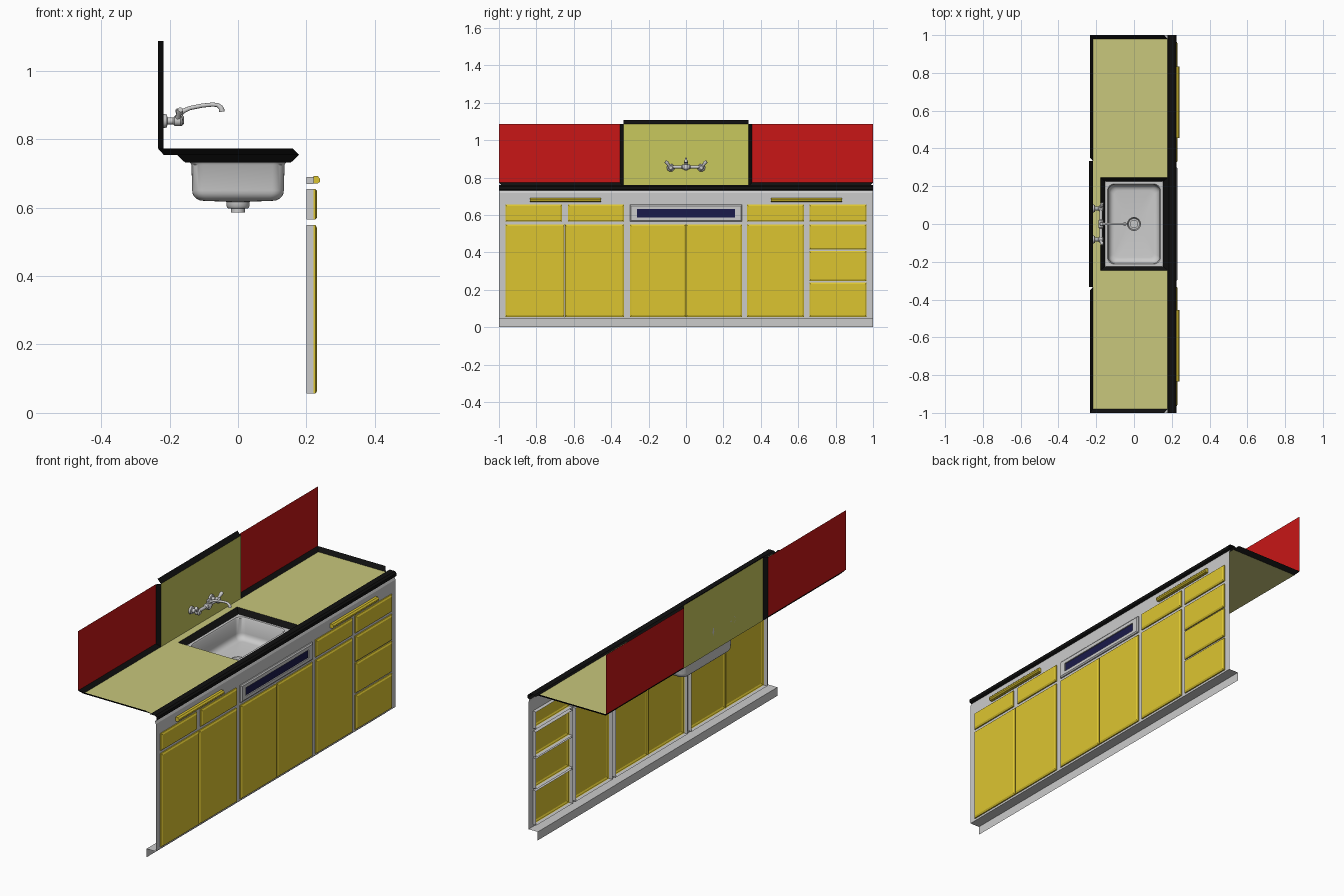
import bpy, bmesh, math
from mathutils import Vector

if "Cube" in bpy.data.objects:
    bpy.data.objects.remove(bpy.data.objects["Cube"])


def material(name, rgb):
    m = bpy.data.materials.new(name)
    m.diffuse_color = (*rgb, 1)
    m.use_nodes = True
    m.node_tree.nodes["Principled BSDF"].inputs["Base Color"].default_value = m.diffuse_color
    return m


RED = material("red", (0.58, 0.008, 0.008))
OLIVE = material("olive", (0.58, 0.58, 0.11))
CREAM = material("counter_olive", (0.58, 0.57, 0.2))
YELLOW = material("yellow", (0.72, 0.56, 0.03))
BLACK = material("black", (0.005, 0.005, 0.005))
NAVY = material("navy", (0.01, 0.01, 0.07))


def finish(name, bm, mat=None, smooth=False):
    bmesh.ops.remove_doubles(bm, verts=bm.verts, dist=1e-5)
    bmesh.ops.recalc_face_normals(bm, faces=bm.faces)
    me = bpy.data.meshes.new(name)
    bm.to_mesh(me)
    bm.free()
    ob = bpy.data.objects.new(name, me)
    bpy.context.collection.objects.link(ob)
    if mat:
        me.materials.append(mat)
    if smooth:
        bpy.ops.object.select_all(action='DESELECT')
        ob.select_set(True)
        bpy.context.view_layer.objects.active = ob
        bpy.ops.object.shade_smooth_by_angle(angle=math.radians(40))
    return ob


def quads(name, faces, mat=None):
    bm = bmesh.new()
    for f in faces:
        bm.faces.new([bm.verts.new(p) for p in f])
    return finish(name, bm, mat)


def loft(name, rings, mat=None, cap_start=False, cap_end=False, smooth=False):
    bm = bmesh.new()
    vs = [[bm.verts.new(p) for p in r] for r in rings]
    n = len(rings[0])
    for a, b in zip(vs, vs[1:]):
        for i in range(n):
            j = (i + 1) % n
            bm.faces.new((a[i], a[j], b[j], b[i]))
    if cap_start:
        bm.faces.new(vs[0][::-1])
    if cap_end:
        bm.faces.new(vs[-1])
    return finish(name, bm, mat, smooth)


def sweep_y(name, profile, y0, y1, mat=None):
    return quads(name, [[(a[0], y0, a[1]), (b[0], y0, b[1]), (b[0], y1, b[1]), (a[0], y1, a[1])]
                        for a, b in zip(profile, profile[1:])], mat)


def holed_faces(outer, holes, to3d):
    """Flat sheet with rectangular holes; rects are (u0, v0, u1, v1)."""
    us = sorted({u for r in [outer] + holes for u in (r[0], r[2])})
    vs = sorted({v for r in [outer] + holes for v in (r[1], r[3])})
    out = []
    for u0, u1 in zip(us, us[1:]):
        for v0, v1 in zip(vs, vs[1:]):
            cu, cv = (u0 + u1) / 2, (v0 + v1) / 2
            if not any(h[0] < cu < h[2] and h[1] < cv < h[3] for h in holes):
                out.append([to3d(u0, v0), to3d(u1, v0), to3d(u1, v1), to3d(u0, v1)])
    return out


def rect(r, x, inset=0.0):
    y0, z0, y1, z1 = r[0] + inset, r[1] + inset, r[2] - inset, r[3] - inset
    return [(x, y0, z0), (x, y1, z0), (x, y1, z1), (x, y0, z1)]


def tube(name, path, radii, n=16):
    P = [Vector(p) for p in path]
    rings = []
    for i, p in enumerate(P):
        t = (P[min(i + 1, len(P) - 1)] - P[max(i - 1, 0)]).normalized()
        ref = Vector((0, 1, 0)) if abs(t.y) < 0.9 else Vector((0, 0, 1))
        a = t.cross(ref).normalized()
        b = t.cross(a)
        rings.append([p + radii[i] * (a * math.cos(k * math.tau / n) + b * math.sin(k * math.tau / n))
                      for k in range(n)])
    return loft(name, rings, None, True, True, True)


def rounded(hx, hy, r, z, n=7):
    pts = []
    for q, (sx, sy) in enumerate([(1, 1), (-1, 1), (-1, -1), (1, -1)]):
        for k in range(n + 1):
            a = (q + k / n) * math.pi / 2
            pts.append((sx * (hx - r) + r * math.cos(a), sy * (hy - r) + r * math.sin(a), z))
    return pts


# cabinet panel layout (y0, z0, y1, z1)
ZB, ZD, ZT0, ZT1 = 0.056, 0.549, 0.565, 0.655
console = (-0.3, ZT0, 0.3, ZT1)
drawers = [(-0.964, ZT0, -0.664, ZT1), (-0.632, ZT0, -0.332, ZT1), (0.327, ZT0, 0.632, ZT1)]
drawers += [(0.659, a, 0.964, b) for a, b in
            ((ZT0, ZT1), (0.415, ZD), (0.248, 0.408), (ZB, 0.238))]
doors = [(-0.964, ZB, -0.649, ZD), (-0.647, ZB, -0.332, ZD), (-0.3, ZB, -0.001, ZD),
         (0.001, ZB, 0.3, ZD), (0.327, ZB, 0.632, ZD)]
handle_slots = [(-0.83, 0.669, -0.46, 0.69), (0.46, 0.669, 0.83, 0.69)]

# face frame with lined openings
XF = 0.22
openings = drawers + [console] + handle_slots + [
    (-0.964, ZB, -0.332, ZD), (-0.3, ZB, 0.3, ZD), doors[4]]
faces = holed_faces((-1, 0.045, 1, 0.717), openings, lambda y, z: (XF, y, z))
for o in openings:
    a, b = rect(o, XF), rect(o, 0.2)
    faces += [[a[i], a[(i + 1) % 4], b[(i + 1) % 4], b[i]] for i in range(4)]
quads("face_frame", faces)
sweep_y("frame_top_lip", [(XF, 0.717), (0.214, 0.731)], -1, 1)
sweep_y("toe_kick", [(XF, 0.045), (0.166, 0.045), (0.166, 0)], -1, 1)

# doors and drawer fronts: open-backed bevelled shells
for kind, group in (("drawer_front", drawers), ("door", doors)):
    for i, r in enumerate(group):
        loft(f"{kind}_{i + 1}", [rect(r, XF), rect(r, 0.226), rect(r, 0.231, 0.008)], YELLOW, cap_end=True)

# console panel below the sink with dark recess
slot = (-0.262, 0.587, 0.262, 0.631)
loft("console_panel", [rect(console, XF), rect(console, 0.226), rect(console, 0.231, 0.006),
                       rect(slot, 0.231), rect(slot, 0.225)])
quads("console_recess", [rect(slot, 0.225)], NAVY)

# pull handles
for i, s in enumerate((-1, 1)):
    prof = [(XF, 0.67), (0.233, 0.67), (0.24, 0.676), (0.24, 0.684), (0.233, 0.692), (XF, 0.692)]
    loft(f"pull_handle_{i + 1}", [[(x, s * y, z) for x, z in prof] for y in (0.455, 0.835)],
         YELLOW, True, True)

# countertop with sink cut-out, front nosing
XB, XR, ZC, ZR = -0.217, -0.234, 0.754, 0.773
cut = (-0.246, -0.178, 0.246, 0.178)
quads("countertop", holed_faces((-0.98, XB, 0.98, 0.178), [cut], lambda y, x: (x, y, ZC)), CREAM)
sweep_y("counter_front_edge", [(0.178, ZC), (0.186, 0.761), (0.216, 0.761), (0.225, 0.753),
                               (0.225, 0.737), (0.214, 0.731)], -1, 1, BLACK)

# sloped trims and back panels, mirrored in y
for side, s in (("left", -1), ("right", 1)):
    quads(f"end_trim_{side}", [[(XB, s * 0.98, ZC), (0.178, s * 0.98, ZC),
                                (0.16, s, ZR), (XR, s, ZR)]], BLACK)
    quads(f"back_trim_{side}", [[(XB, s * 0.333, ZC), (XB, s * 0.98, ZC),
                                 (XR, s, ZR), (XR, s * 0.352, ZR)]], BLACK)
    quads(f"splash_side_trim_{side}", [[(XB, s * 0.333, ZC), (XR, s * 0.352, ZR),
                                        (XR, s * 0.352, 1.087), (XB, s * 0.333, 1.087)]], BLACK)
    quads(f"back_panel_{side}", [[(XR, s * 0.352, ZR), (XR, s, ZR),
                                  (XR, s, 1.087), (XR, s * 0.352, 1.087)]], RED)
quads("sink_splash_panel", [rect((-0.333, ZC, 0.333, 1.087), XB)], OLIVE)
sweep_y("splash_top_trim", [(XB, 1.087), (-0.237, 1.108)], -0.333, 0.333, BLACK)

# sink: black sloped surround, then basin with drain
surround = [[(sx * hx, sy * hy, z) for sx, sy in ((1, 1), (-1, 1), (-1, -1), (1, -1))]
            for hx, hy, z in ((0.178, 0.246, ZC), (0.154, 0.224, 0.731))]
loft("sink_surround", surround, BLACK)
basin = [rounded(0.154, 0.224, 0.004, 0.731), rounded(0.14, 0.212, 0.035, 0.731),
         rounded(0.136, 0.208, 0.035, 0.725), rounded(0.134, 0.206, 0.035, 0.65)]
for k in range(1, 6):
    a = k * math.pi / 10
    d = 0.03 * (1 - math.cos(a))
    basin.append(rounded(0.134 - d, 0.206 - d, 0.035 - 0.5 * d, 0.65 - 0.03 * math.sin(a)))
basin += [rounded(r, r, r, z) for r, z in ((0.034, 0.617), (0.034, 0.604), (0.029, 0.598),
                                           (0.02, 0.598), (0.02, 0.586))]
loft("sink_basin", basin, None, cap_end=True, smooth=True)

# wall-mounted tap
for side, s in (("left", -1), ("right", 1)):
    y = s * 0.082
    tube(f"tap_valve_{side}", [(x, y, 0.853) for x in (XB, -0.208, -0.206, -0.19, -0.185, -0.168, -0.162)],
         [0.021, 0.019, 0.01, 0.01, 0.015, 0.015, 0.009])
    tube(f"tap_knob_{side}", [(-0.176, s * 0.084, 0.855), (-0.174, s * 0.095, 0.87),
                              (-0.17, s * 0.102, 0.88), (-0.168, s * 0.11, 0.886)],
         [0.009, 0.007, 0.01, 0.008], 12)
tube("tap_crossbar", [(-0.175, y, 0.857) for y in (-0.085, -0.025, -0.018, 0.018, 0.025, 0.085)],
     [0.009, 0.008, 0.014, 0.014, 0.008, 0.009])
tube("tap_body", [(-0.172, 0, z) for z in (0.838, 0.845, 0.865, 0.872, 0.885, 0.89)],
     [0.008, 0.014, 0.014, 0.009, 0.011, 0.007])
tube("tap_spout", [(-0.17, 0, 0.872), (-0.16, 0, 0.882), (-0.14, 0, 0.891), (-0.105, 0, 0.898),
                   (-0.075, 0, 0.901), (-0.06, 0, 0.9), (-0.051, 0, 0.893), (-0.048, 0, 0.887),
                   (-0.047, 0, 0.88)],
     [0.008, 0.007, 0.006, 0.006, 0.006, 0.006, 0.007, 0.008, 0.008])
